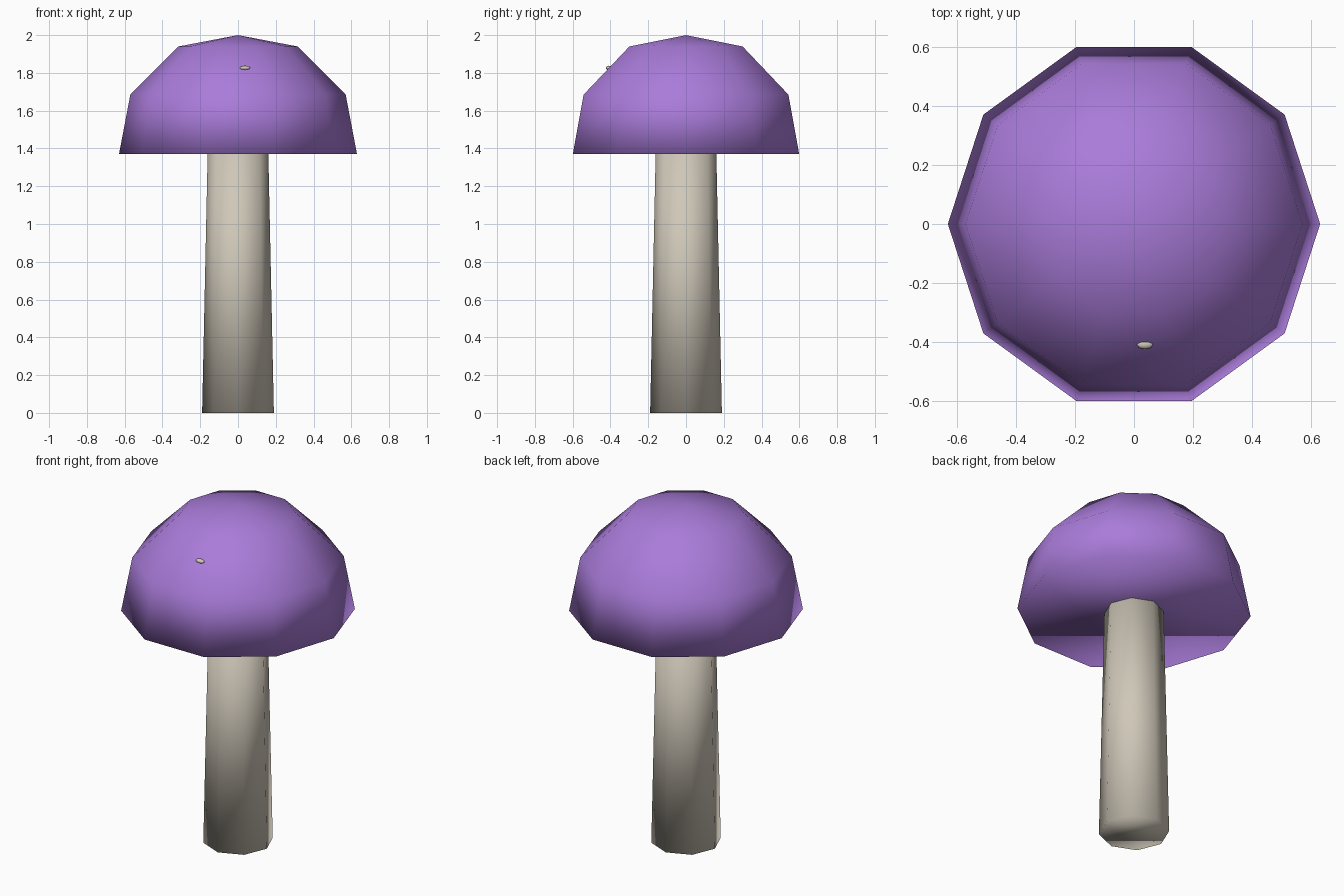
import bpy, bmesh
from math import cos, sin, tau

cube = bpy.data.objects.get("Cube")
if cube:
    bpy.data.objects.remove(cube)


def material(name, rgb):
    mat = bpy.data.materials.new(name)
    mat.use_nodes = True
    mat.diffuse_color = (*rgb, 1)
    mat.node_tree.nodes["Principled BSDF"].inputs["Base Color"].default_value = (*rgb, 1)
    return mat


def add_object(name, bm, mat):
    bmesh.ops.recalc_face_normals(bm, faces=bm.faces[:])
    for face in bm.faces:
        face.smooth = True
    mesh = bpy.data.meshes.new(name)
    bm.to_mesh(mesh)
    bm.free()
    mesh.materials.append(mat)
    obj = bpy.data.objects.new(name, mesh)
    bpy.context.collection.objects.link(obj)
    return obj


def lathe(name, rings, sides, mat, apex=None):
    """Turn (radius, height) rings into a closed solid, with an optional pointed top."""
    bm = bmesh.new()
    loops = [[bm.verts.new((r * cos(tau * i / sides), r * sin(tau * i / sides), z))
              for i in range(sides)] for r, z in rings]
    bm.faces.new(loops[0][::-1])
    for low, high in zip(loops, loops[1:]):
        for i in range(sides):
            j = (i + 1) % sides
            bm.faces.new((low[i], low[j], high[j], high[i]))
    if apex is None:
        bm.faces.new(loops[-1])
    else:
        tip = bm.verts.new((0, 0, apex))
        for i in range(sides):
            bm.faces.new((loops[-1][i], loops[-1][(i + 1) % sides], tip))
    return add_object(name, bm, mat)


purple = material("cap purple", (0.40, 0.20, 0.70))
cream = material("stem cream", (0.62, 0.57, 0.48))

# Tapered octagonal stem, reaching just inside the cap
lathe("stem", [(0.19, 0), (0.16, 1.40)], 8, cream)

# Ten-sided domed cap with a flat underside
lathe("cap", [(0.63, 1.37), (0.57, 1.685), (0.315, 1.94)], 10, purple, apex=2.0)

# Tiny pale fleck on the front of the cap
bm = bmesh.new()
bmesh.ops.create_uvsphere(bm, u_segments=8, v_segments=6, radius=1)
fleck = add_object("cap_fleck", bm, cream)
fleck.scale = (0.028, 0.016, 0.012)
fleck.location = (0.037, -0.408, 1.826)
